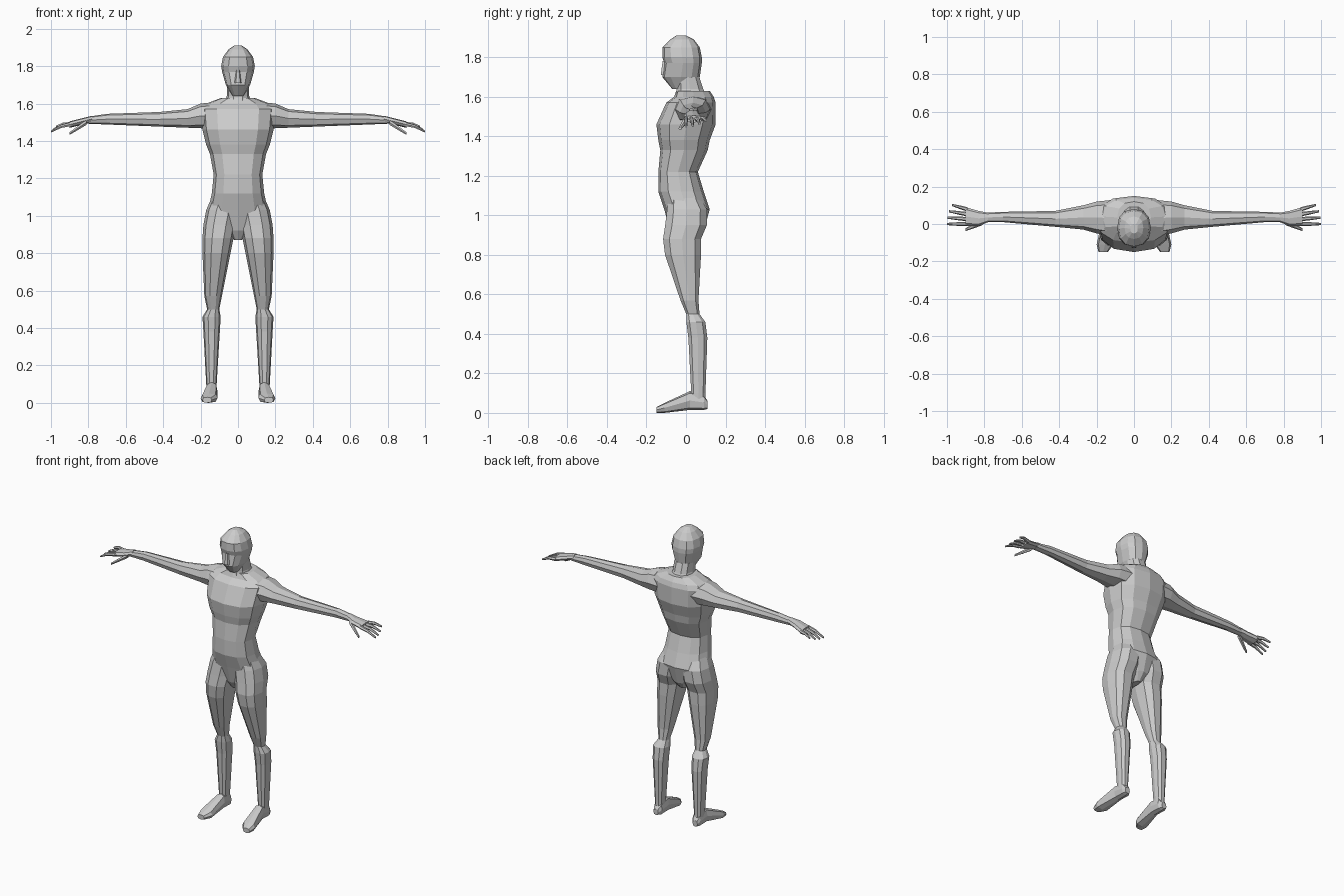
import bpy
import bmesh
import math
from mathutils import Vector

if "Cube" in bpy.data.objects:
    bpy.data.objects.remove(bpy.data.objects["Cube"], do_unlink=True)

shade = (0.6, 0.6, 0.6, 1)
grey = bpy.data.materials.new("plain grey")
grey.use_nodes = True
grey.diffuse_color = shade
grey.node_tree.nodes["Principled BSDF"].inputs["Base Color"].default_value = shade


def signed_power(value, exponent):
    return math.copysign(abs(value) ** exponent, value)


def place(axis, position, u, v, side):
    """Put a section point into space, flipping x for the right side."""
    if axis == "x":
        return Vector((side * position, u, v))
    if axis == "y":
        return Vector((side * u, position, v))
    return Vector((side * u, v, position))


def loft(name, axis, sections, sides=10, squareness=2.4, side=1):
    """Skin rounded sections: position, low u, high u, low v, high v."""
    bm = bmesh.new()
    rings = []
    for position, u_low, u_high, v_low, v_high in sections:
        ring = []
        for i in range(sides):
            angle = math.tau * i / sides
            along_u = signed_power(math.cos(angle), 2 / squareness)
            along_v = signed_power(math.sin(angle), 2 / squareness)
            u = (u_low + u_high + (u_high - u_low) * along_u) / 2
            v = (v_low + v_high + (v_high - v_low) * along_v) / 2
            ring.append(bm.verts.new(place(axis, position, u, v, side)))
        rings.append(ring)
    for lower, upper in zip(rings, rings[1:]):
        for i in range(sides):
            j = (i + 1) % sides
            bm.faces.new((lower[i], lower[j], upper[j], upper[i]))
    bm.faces.new(rings[0])
    bm.faces.new(rings[-1])
    bmesh.ops.recalc_face_normals(bm, faces=bm.faces)
    mesh = bpy.data.meshes.new(name)
    bm.to_mesh(mesh)
    bm.free()
    mesh.materials.append(grey)
    obj = bpy.data.objects.new(name, mesh)
    bpy.context.collection.objects.link(obj)


def body_section(height, half_width, front, back):
    """Symmetric section; front and back are depths either side of centre."""
    return height, -half_width, half_width, -front, back


def leg_section(height, outer, front, back):
    """Leg section whose inner edge follows the line from crotch to ankle."""
    is_thigh = height > 0.48
    inner = 0.2 - 0.2 * height if is_thigh else 0.12 - 0.06 * height
    return height, inner, outer, -front, back


def arm_section(reach, front, back, top):
    """Arm section whose underside rises gently toward the wrist."""
    underside = 1.46 + 0.04 * reach
    return reach, -front, back, underside, top


def palm_section(reach, front, back):
    """Palm section of even thickness, drooping beyond the wrist."""
    top = 1.53 - (reach - 0.8) / 4
    return reach, -front, back, top - 0.035, top


def finger_loft(name, start, end, arch, radius, side):
    """Tapering finger from start to end, raised at its middle knuckle."""
    middle = (start + end) / 2 + Vector((0, 0, arch))
    sections = []
    for point, taper in ((start, 1), (middle, 0.8), (end, 0.5)):
        r = radius * taper
        sections.append((point.x, point.y - r, point.y + r, point.z - r, point.z + r))
    loft(name, "x", sections, sides=6, squareness=2, side=side)


# Torso from crotch to collar
torso_sections = [
    body_section(height=0.87, half_width=0.02, front=0.05, back=0.05),
    body_section(height=0.92, half_width=0.06, front=0.08, back=0.09),
    body_section(height=1.03, half_width=0.16, front=0.11, back=0.12),
    body_section(height=1.12, half_width=0.14, front=0.14, back=0.09),
    body_section(height=1.22, half_width=0.13, front=0.14, back=0.06),
    body_section(height=1.33, half_width=0.15, front=0.13, back=0.11),
    body_section(height=1.38, half_width=0.17, front=0.14, back=0.12),
    body_section(height=1.46, half_width=0.19, front=0.15, back=0.15),
    body_section(height=1.57, half_width=0.2, front=0.1, back=0.15),
    body_section(height=1.6, half_width=0.17, front=0.06, back=0.14),
    body_section(height=1.63, half_width=0.09, front=0.05, back=0.12),
]
loft("torso", "z", torso_sections, sides=12)

# Neck, flaring into the shoulders
loft("neck", "z", [
    body_section(height=1.58, half_width=0.08, front=0.06, back=0.12),
    body_section(height=1.64, half_width=0.06, front=0.05, back=0.09),
    body_section(height=1.7, half_width=0.06, front=0.05, back=0.07),
])

# Head from chin to crown
head_sections = [
    body_section(height=1.64, half_width=0.03, front=0.07, back=0.02),
    body_section(height=1.7, half_width=0.065, front=0.12, back=0.07),
    body_section(height=1.77, half_width=0.085, front=0.11, back=0.08),
    body_section(height=1.8, half_width=0.09, front=0.12, back=0.08),
    body_section(height=1.85, half_width=0.08, front=0.12, back=0.07),
    body_section(height=1.89, half_width=0.05, front=0.08, back=0.04),
    body_section(height=1.91, half_width=0.02, front=0.05, back=0),
]
loft("head", "z", head_sections, sides=12)

# Nose wedge
loft("nose", "z", [
    body_section(height=1.71, half_width=0.02, front=0.13, back=-0.09),
    body_section(height=1.78, half_width=0.01, front=0.12, back=-0.09),
], sides=6)

for side, label in ((1, "left"), (-1, "right")):
    # Arm from shoulder to wrist
    loft(label + "_arm", "x", [
        arm_section(reach=0.1, front=0.07, back=0.13, top=1.61),
        arm_section(reach=0.2, front=0.05, back=0.12, top=1.6),
        arm_section(reach=0.27, front=0.03, back=0.1, top=1.57),
        arm_section(reach=0.42, front=0.015, back=0.07, top=1.555),
        arm_section(reach=0.7, front=-0.01, back=0.065, top=1.545),
        arm_section(reach=0.8, front=-0.01, back=0.06, top=1.53),
    ], sides=8, side=side)

    # Palm
    loft(label + "_palm", "x", [
        palm_section(reach=0.78, front=-0.01, back=0.06),
        palm_section(reach=0.83, front=0.01, back=0.07),
        palm_section(reach=0.9, front=0.01, back=0.09),
    ], sides=8, side=side)

    # Fingers fan out, each one shorter and higher than the last
    for i, finger in enumerate(("index", "middle", "ring", "little")):
        shortening = 0.003 * i * i
        knuckle = Vector((0.89, 0.026 * i, 1.49))
        tip = Vector((1 - shortening, 0.034 * i, 1.45 + shortening))
        finger_loft(f"{label}_{finger}_finger", knuckle, tip, 0.008, 0.012, side)

    # Thumb, reaching forward and down
    thumb_base = Vector((0.81, 0.01, 1.5))
    thumb_tip = Vector((0.9, -0.03, 1.44))
    finger_loft(label + "_thumb", thumb_base, thumb_tip, 0, 0.016, side)

    # Leg from hip to ankle, stepping out below the knee
    loft(label + "_leg", "z", [
        leg_section(height=1.1, outer=0.14, front=0.09, back=0.07),
        leg_section(height=1.03, outer=0.17, front=0.1, back=0.11),
        leg_section(height=0.95, outer=0.185, front=0.11, back=0.11),
        leg_section(height=0.88, outer=0.19, front=0.12, back=0.08),
        leg_section(height=0.8, outer=0.19, front=0.11, back=0.08),
        leg_section(height=0.57, outer=0.18, front=0.03, back=0.065),
        leg_section(height=0.5, outer=0.165, front=0, back=0.07),
        leg_section(height=0.46, outer=0.19, front=0, back=0.1),
        leg_section(height=0.38, outer=0.185, front=-0.01, back=0.11),
        leg_section(height=0.1, outer=0.17, front=-0.025, back=0.1),
        leg_section(height=0.04, outer=0.165, front=-0.03, back=0.1),
    ], side=side)

    # Foot from heel to toes
    loft(label + "_foot", "y", [
        (0.11, 0.125, 0.16, 0.02, 0.06),
        (0.09, 0.11, 0.17, 0.015, 0.09),
        (0.02, 0.11, 0.17, 0.015, 0.11),
        (-0.11, 0.11, 0.2, 0, 0.05),
        (-0.15, 0.14, 0.19, 0, 0.03),
    ], sides=8, squareness=2.8, side=side)
